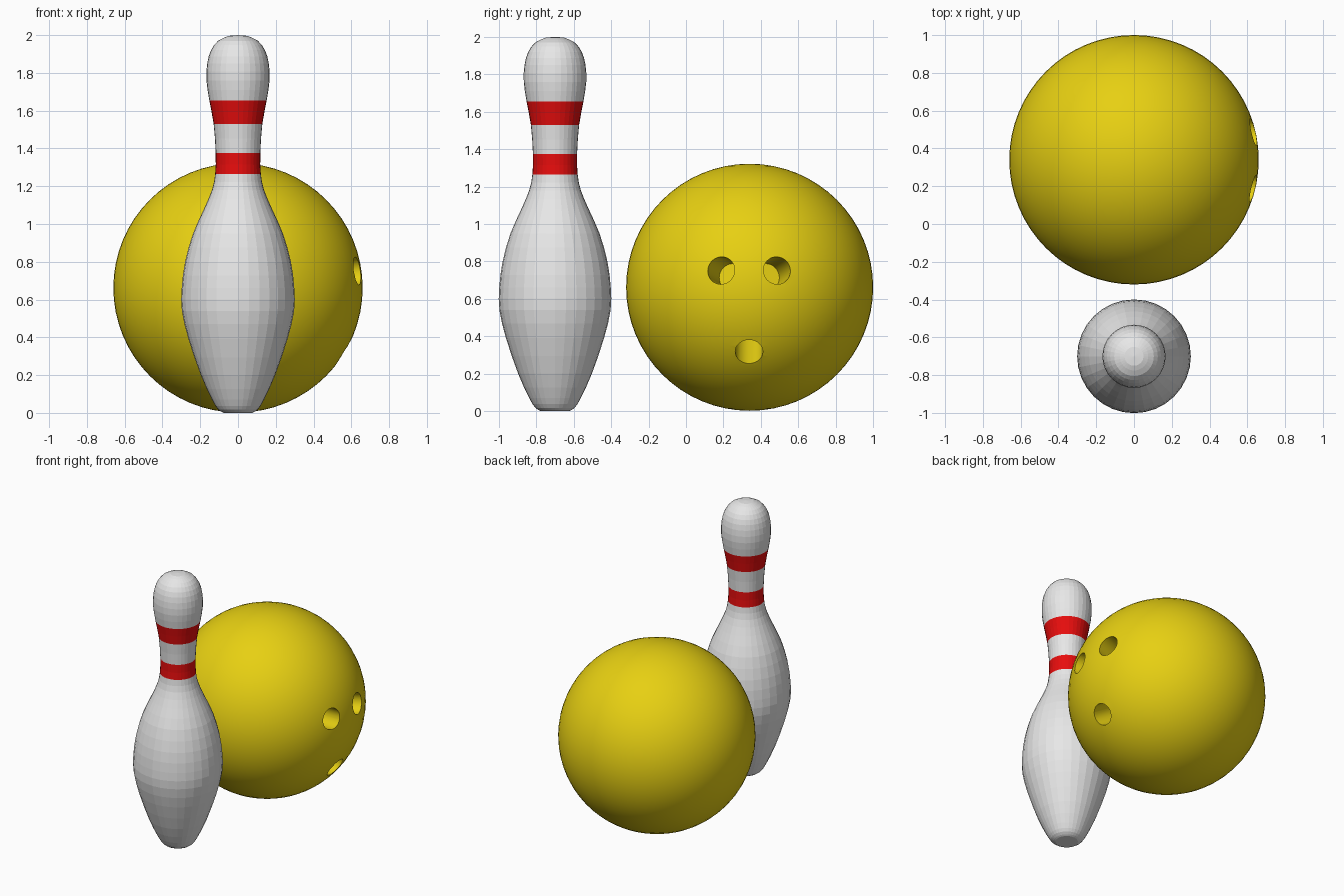
import bpy, bmesh, math
from mathutils import Vector

if "Cube" in bpy.data.objects:
    bpy.data.objects.remove(bpy.data.objects["Cube"])


def material(name, rgb):
    m = bpy.data.materials.new(name)
    m.diffuse_color = (*rgb, 1)
    m.use_nodes = True
    m.node_tree.nodes["Principled BSDF"].inputs["Base Color"].default_value = m.diffuse_color
    return m


white = material("pin white", (0.8, 0.8, 0.8))
red = material("stripe red", (0.8, 0.004, 0.004))
yellow = material("ball yellow", (0.8, 0.63, 0.006))


def smooth_profile(pts, steps):
    """Catmull-Rom curve through (radius, height) points."""
    p = [Vector(q) for q in pts]
    p = [p[0]] + p + [p[-1]]
    out = []
    for i in range(1, len(p) - 2):
        a, b, c, d = p[i - 1:i + 3]
        for s in range(steps):
            t = s / steps
            out.append(0.5 * (2 * b + (c - a) * t + (2 * a - 5 * b + 4 * c - d) * t * t
                              + (3 * b - a - 3 * c + d) * t ** 3))
    return out + [p[-1]]


# Pin: turned profile, stripes coloured by height
outline = [(0.075, 0), (0.105, 0.018), (0.138, 0.07), (0.197, 0.2), (0.262, 0.39),
           (0.297, 0.54), (0.298, 0.66), (0.280, 0.80), (0.238, 0.95), (0.180, 1.08),
           (0.138, 1.18), (0.121, 1.265), (0.118, 1.375), (0.129, 1.53), (0.152, 1.655),
           (0.167, 1.76), (0.163, 1.85), (0.143, 1.92), (0.105, 1.97), (0.05, 1.996)]
stripes = [(1.265, 1.375), (1.53, 1.655)]
SIDES = 32
bm = bmesh.new()
rings = []
for r, z in smooth_profile(outline, 2):
    rings.append([bm.verts.new((r * math.cos(2 * math.pi * k / SIDES),
                                r * math.sin(2 * math.pi * k / SIDES), z))
                  for k in range(SIDES)])
for lo, hi in zip(rings, rings[1:]):
    for k in range(SIDES):
        n = (k + 1) % SIDES
        f = bm.faces.new((lo[k], lo[n], hi[n], hi[k]))
        z = f.calc_center_median().z
        f.material_index = int(any(a < z < b for a, b in stripes))
bm.faces.new(rings[0][::-1])
tip = bm.verts.new((0, 0, 2))
for k in range(SIDES):
    bm.faces.new((rings[-1][k], rings[-1][(k + 1) % SIDES], tip))
mesh = bpy.data.meshes.new("pin")
bm.to_mesh(mesh)
bm.free()
mesh.materials.append(white)
mesh.materials.append(red)
pin = bpy.data.objects.new("pin", mesh)
pin.location = (0, -0.7, 0)
bpy.context.collection.objects.link(pin)

# Ball
R = 0.66
centre = Vector((0, 0.34, 0.662))
bpy.ops.mesh.primitive_uv_sphere_add(segments=64, ring_count=32, radius=R, location=centre)
ball = bpy.context.object
ball.name = "ball"
ball.data.materials.append(yellow)

# Finger holes: cylinders drilled towards the ball's centre
DEPTH = 0.27
for y, z in [(0.187, 0.752), (0.487, 0.752), (0.337, 0.315)]:
    dy, dz = y - centre.y, z - centre.z
    d = Vector((math.sqrt(R * R - dy * dy - dz * dz), dy, dz)).normalized()
    bpy.ops.mesh.primitive_cylinder_add(vertices=32, radius=0.074, depth=DEPTH + 0.1,
                                        location=centre + d * (R + 0.05 - DEPTH / 2),
                                        rotation=d.to_track_quat('Z', 'Y').to_euler())
    cutter = bpy.context.object
    cutter.name = "hole_cutter"
    cutter.hide_render = True
    cutter.data.materials.append(yellow)
    mod = ball.modifiers.new("hole", 'BOOLEAN')
    mod.operation = 'DIFFERENCE'
    mod.solver = 'EXACT'
    mod.object = cutter
    bpy.ops.object.select_all(action='DESELECT')
    ball.select_set(True)
    bpy.context.view_layer.objects.active = ball
    bpy.ops.object.modifier_apply(modifier=mod.name)
    bpy.data.objects.remove(cutter)

bpy.ops.object.shade_smooth_by_angle(angle=math.radians(30))
